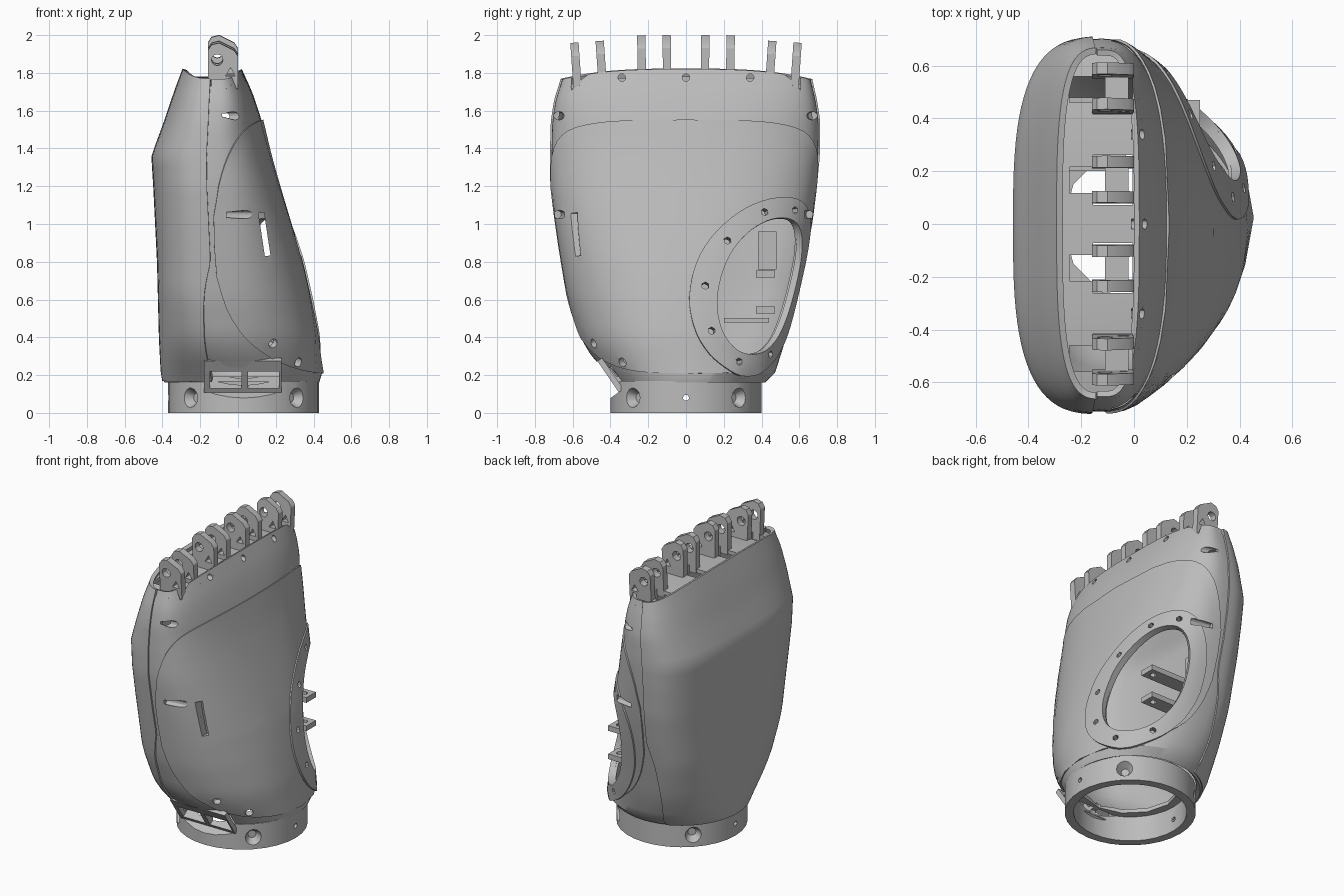
import bpy, bmesh
from math import sin, cos, pi, radians, copysign
from mathutils import Vector, Matrix

old = bpy.data.objects.get("Cube")
if old:
    bpy.data.objects.remove(old)

grey = bpy.data.materials.new("plain grey")
grey.use_nodes = True
tone = (0.5, 0.5, 0.5, 1)
grey.diffuse_color = tone
grey.node_tree.nodes["Principled BSDF"].inputs["Base Color"].default_value = tone

# Palm sections: height, back x, middle x, palm x, front y, rear y
SECTIONS = [
    (.16, -.39, .02, .43, -.38, .42), (.21, -.40, .01, .445, -.42, .47),
    (.3, -.405, -.03, .43, -.5, .5), (.4, -.41, -.06, .42, -.56, .53),
    (.6, -.415, -.09, .38, -.62, .575), (.8, -.42, -.1, .335, -.655, .62),
    (1.0, -.43, -.11, .275, -.685, .66), (1.2, -.44, -.12, .215, -.71, .685),
    (1.36, -.45, -.12, .17, -.712, .7), (1.55, -.38, -.12, .125, -.708, .703),
    (1.7, -.33, -.12, .075, -.69, .685), (1.82, -.285, -.12, .02, -.655, .66)]


def clamp(t):
    return min(1, max(0, t))


def skin(a, z):
    """Point of the palm skin at angle a (0 faces +x) and height z."""
    k = 0
    while k < len(SECTIONS) - 2 and z > SECTIONS[k + 1][0]:
        k += 1
    lo, hi = SECTIONS[k], SECTIONS[k + 1]
    t = (z - lo[0]) / (hi[0] - lo[0])
    _, back, mid, palm, front, rear = [p + (q - p) * t for p, q in zip(lo, hi)]
    c, s = cos(a), sin(a)
    top = clamp((z - 1.5) / .3)
    if c > 0:
        half, n = palm - mid, 2 + .35 * clamp(z) + .8 * top
    else:
        half, n = mid - back, 2 + clamp((z - .16) / .5) + .2 * top
    x = mid + half * copysign(abs(c) ** (2 / n), c)
    y = (front + rear) / 2 + (rear - front) / 2 * copysign(abs(s) ** (2 / n), s)
    return Vector((x, y, z - .06 * top * (abs(y) / .68) ** 3))


def raised(a, z, lift):
    e = .02
    n = (skin(a + e, z) - skin(a - e, z)).cross(skin(a, z + e) - skin(a, z - e))
    return skin(a, z) + n.normalized() * lift


def finish(name, bm):
    me = bpy.data.meshes.new(name)
    bm.to_mesh(me)
    bm.free()
    me.materials.append(grey)
    ob = bpy.data.objects.new(name, me)
    bpy.context.collection.objects.link(ob)
    return ob


def bake(ob):
    dg = bpy.context.evaluated_depsgraph_get()
    me = bpy.data.meshes.new_from_object(ob.evaluated_get(dg))
    ob.modifiers.clear()
    ob.data = me


def cut(ob, *cutters):
    for c in cutters:
        m = ob.modifiers.new("cut", "BOOLEAN")
        m.operation, m.solver, m.object = "DIFFERENCE", "EXACT", c
    bake(ob)


def sheet(name, rows, lift, thick, loop=True, cap="none"):
    """Skin-hugging plate from rows of (angle, height)."""
    bm = bmesh.new()
    grid = [[bm.verts.new(raised(a, z, lift)) for a, z in row] for row in rows]
    n = len(grid[0])
    for r, s in zip(grid, grid[1:]):
        for i in range(n if loop else n - 1):
            j = (i + 1) % n
            bm.faces.new((r[i], r[j], s[j], s[i]))
    if cap == "centre":
        bm.faces.new(grid[0])
    if cap == "top":
        for i in range(-n // 4, n // 4):
            ids = [i % n, (i + 1) % n, (n // 2 - i - 1) % n, (n // 2 - i) % n]
            bm.faces.new([grid[-1][k] for k in dict.fromkeys(ids)])
    bmesh.ops.recalc_face_normals(bm, faces=bm.faces)
    core = Vector((-.1, 0, .9))
    if sum(f.normal.dot(f.calc_center_median() - core) for f in bm.faces) < 0:
        bmesh.ops.reverse_faces(bm, faces=bm.faces)
    ob = finish(name, bm)
    m = ob.modifiers.new("thickness", "SOLIDIFY")
    m.thickness, m.offset = thick, -1
    bake(ob)
    return ob


def oval(ac, zc, aw, zh, r, power=2, skew=0, n=60):
    pts = []
    for i in range(n):
        c, s = cos(2 * pi * i / n), sin(2 * pi * i / n)
        dz = r * zh * copysign(abs(s) ** (2 / power), s)
        da = r * aw * copysign(abs(c) ** (2 / power), c)
        pts.append((radians(ac + da + skew * dz), zc + dz))
    return pts


def band(centre, half, z0, z1, m, flare=0, n=40):
    """Upright strip; flare narrows its lower end."""
    rows = []
    for j in range(m + 1):
        z = z0 + (z1 - z0) * j / m
        w = half - flare * max(0, .8 - z)
        rows.append([(radians(centre + w * (2 * i / n - 1)), z) for i in range(n + 1)])
    return rows


def box(bm, centre, size, rot=Matrix()):
    bmesh.ops.create_cube(bm, size=1, matrix=Matrix.Translation(centre) @ rot.to_4x4()
                          @ Matrix.Diagonal((*size, 1)))


def rod(bm, centre, axis, r1, depth, r2=None, n=12):
    q = Vector(axis).to_track_quat("Z", "Y").to_matrix().to_4x4()
    bmesh.ops.create_cone(bm, cap_ends=True, segments=n, radius1=r1,
                          radius2=r1 if r2 is None else r2, depth=depth,
                          matrix=Matrix.Translation(centre) @ q)


# Palm shell, cover panels and thumb collar
N = 80
body_rows = [[(2 * pi * i / N, .16 + 1.62 * j / 32) for i in range(N)] for j in range(33)]
palm_shell = sheet("palm_shell", body_rows, 0, .03, cap="top")
back_cover = sheet("back_cover", band(180, 87, .17, 1.82, 32, flare=30), .009, .025, loop=False)
rim_trim = sheet("rim_trim", band(0, 92, 1.765, 1.82, 2), 0, .022, loop=False)
panel_rows = [oval(0, .88, 91, .67, r / 12, 3.2) for r in range(1, 13)]
palm_panel = sheet("palm_panel", panel_rows, .009, .02, cap="centre")
collar = dict(ac=44, zc=.67, skew=7, power=2.2)
collar_rows = [oval(aw=28 + 13 * t, zh=.36 + .11 * t, r=1, **collar)
               for t in (0, .33, .67, 1)]
thumb_collar = sheet("thumb_collar", collar_rows, .018, .035)
hole_rows = [oval(aw=28, zh=.36, r=r / 4, **collar) for r in range(1, 5)]
thumb_hole = sheet("thumb_hole_cutter", hole_rows, .08, .18, cap="centre")

# Finger slots in the top
FINGERS = [(-.51, -4, .035), (-.167, -.8, 0), (.167, .8, 0), (.51, 4, .035)]
tools, narrow = bmesh.new(), bmesh.new()
for y, lean, drop in FINGERS:
    box(tools, (-.08, y, 1.74), (.15, .19, .2))
    box(narrow, (-.18, y, 1.74), (.13, .1, .19))
slots = finish("slot_cutter", narrow)

# Side slot, screw pockets and wrist window pocket
box(tools, (.14, -.55, .945), (.03, .4, .23), Matrix.Rotation(-.15, 4, "Y"))
tilt = Matrix.Rotation(.6, 3, "X")
frame_mid = Vector((.025, -.4, .2))
box(tools, frame_mid + tilt @ Vector((0, -.065, 0)), (.41, .1, .2), tilt)
for side in (-1, 1):
    for a, z in ((70, 1.59), (75, 1.05)):
        p = skin(radians(side * a), z)
        rod(tools, p, (1, side * -.15, 0), .022, .14)
for y in (-.34, 0, .34):
    rod(tools, (.05, y, 1.775), (1, 0, 0), .02, .12)
for t in (75, 110, 145, 180, 215, 255, 300):
    da, dz = 34.5 * cos(radians(t)), .415 * sin(radians(t))
    a, z = radians(44 + da + 7 * dz), .67 + dz
    rod(tools, skin(a, z), raised(a, z, 1) - skin(a, z), .02, .1, n=6)
for a, z in ((-62, .37), (-44, .27)):
    a = radians(a)
    rod(tools, skin(a, z), raised(a, z, 1) - skin(a, z), .025, .1)
openings = finish("openings_cutter", tools)
bm = bmesh.new()
for x in (-.09, .11):
    box(bm, frame_mid + tilt @ Vector((x, 0, -.02)), (.165, .24, .11), tilt)
panes = finish("window_cutter", bm)
cut(palm_shell, openings, slots, thumb_hole, panes)
cut(palm_panel, openings, thumb_hole)
for ob in (back_cover, rim_trim, thumb_collar):
    cut(ob, openings)

# Wrist ring with countersunk screw holes
bm = bmesh.new()
rod(bm, (.03, 0, .085), (0, 0, 1), .4, .17, n=32)
wrist_ring = finish("wrist_ring", bm)
bm = bmesh.new()
rod(bm, (.03, 0, .085), (0, 0, 1), .345, .4, n=32)
bore = finish("bore_cutter", bm)
bm = bmesh.new()
for k in (0, 1, 3, 4, 5, 7):
    d = Vector((cos(k * pi / 4), sin(k * pi / 4), 0))
    p = Vector((.03, 0, .08)) + d * .39
    if k % 2:
        rod(bm, p, d, .025, .08, .07)
    else:
        rod(bm, p, d, .016, .16)
screws = finish("screw_cutter", bm)
cut(wrist_ring, bore, screws, openings, panes)

# Inner wrist flange
bm = bmesh.new()
rod(bm, (.03, 0, .18), (0, 0, 1), .375, .025, n=32)
wrist_flange = finish("wrist_flange", bm)
bm = bmesh.new()
rod(bm, (.03, 0, .18), (0, 0, 1), .3, .2, n=12)
flange_bore = finish("flange_bore_cutter", bm)
cut(wrist_flange, flange_bore, openings, panes)

# Leaning window frame in the wrist pocket
bm = bmesh.new()
box(bm, frame_mid, (.41, .03, .2), tilt)
cut(finish("window_frame", bm), panes)

# Finger hinges: two drilled lugs and a cross block each
LUG = [(-.16, 1.75), (0, 1.75), (0, 1.93), (-.02, 1.96), (-.1, 2), (-.14, 1.99), (-.16, 1.96)]
bm = bmesh.new()
rod(bm, (-.11, 0, 1.91), (0, 1, 0), .03, 1)
rod(bm, (-.04, 0, 1.84), (0, 1, 0), .03, 1, n=3)
pin_holes = finish("pin_hole_cutter", bm)
for k, (y, lean, drop) in enumerate(FINGERS):
    bm = bmesh.new()
    for off in (-.067, .067):
        face = bm.faces.new([bm.verts.new((x, off - .022, z)) for x, z in LUG])
        new = bmesh.ops.extrude_face_region(bm, geom=[face])["geom"]
        bmesh.ops.translate(bm, vec=(0, .044, 0),
                            verts=[v for v in new if isinstance(v, bmesh.types.BMVert)])
    bmesh.ops.recalc_face_normals(bm, faces=bm.faces)
    lugs = finish(f"finger_hinge_{k + 1}", bm)
    cut(lugs, pin_holes)
    bm = bmesh.new()
    box(bm, (-.065, 0, 1.765), (.09, .1, .06))
    block = finish(f"hinge_block_{k + 1}", bm)
    place = (Matrix.Translation((0, y, 1.8 - drop))
             @ Matrix.Rotation(radians(-lean), 4, "X") @ Matrix.Translation((0, 0, -1.8)))
    for ob in (lugs, block):
        ob.data.transform(place)

# Thumb mount inside the opening
bm = bmesh.new()
rod(bm, (.2, .42, .65), (0, 0, 1), .02, .5)
tab_hole = finish("tab_hole_cutter", bm)
for name, z in (("upper_thumb_tab", .735), ("lower_thumb_tab", .545)):
    bm = bmesh.new()
    box(bm, (.04, .42, z), (.42, .1, .035))
    cut(finish(name, bm), tab_hole)
for name, spot, size in (("thumb_motor", (-.17, .43, .86), (.16, .1, .2)),
                         ("thumb_shelf", (-.16, .32, .49), (.26, .24, .025))):
    bm = bmesh.new()
    box(bm, spot, size)
    finish(name, bm)

# Drop the cutters and shade the rest
for ob in list(bpy.context.collection.objects):
    if ob.name.endswith("_cutter"):
        bpy.data.objects.remove(ob)
bpy.context.view_layer.update()
for ob in bpy.context.collection.objects:
    if ob.type == "MESH":
        ob.select_set(True)
        bpy.context.view_layer.objects.active = ob
bpy.ops.object.shade_smooth_by_angle(angle=radians(30))
